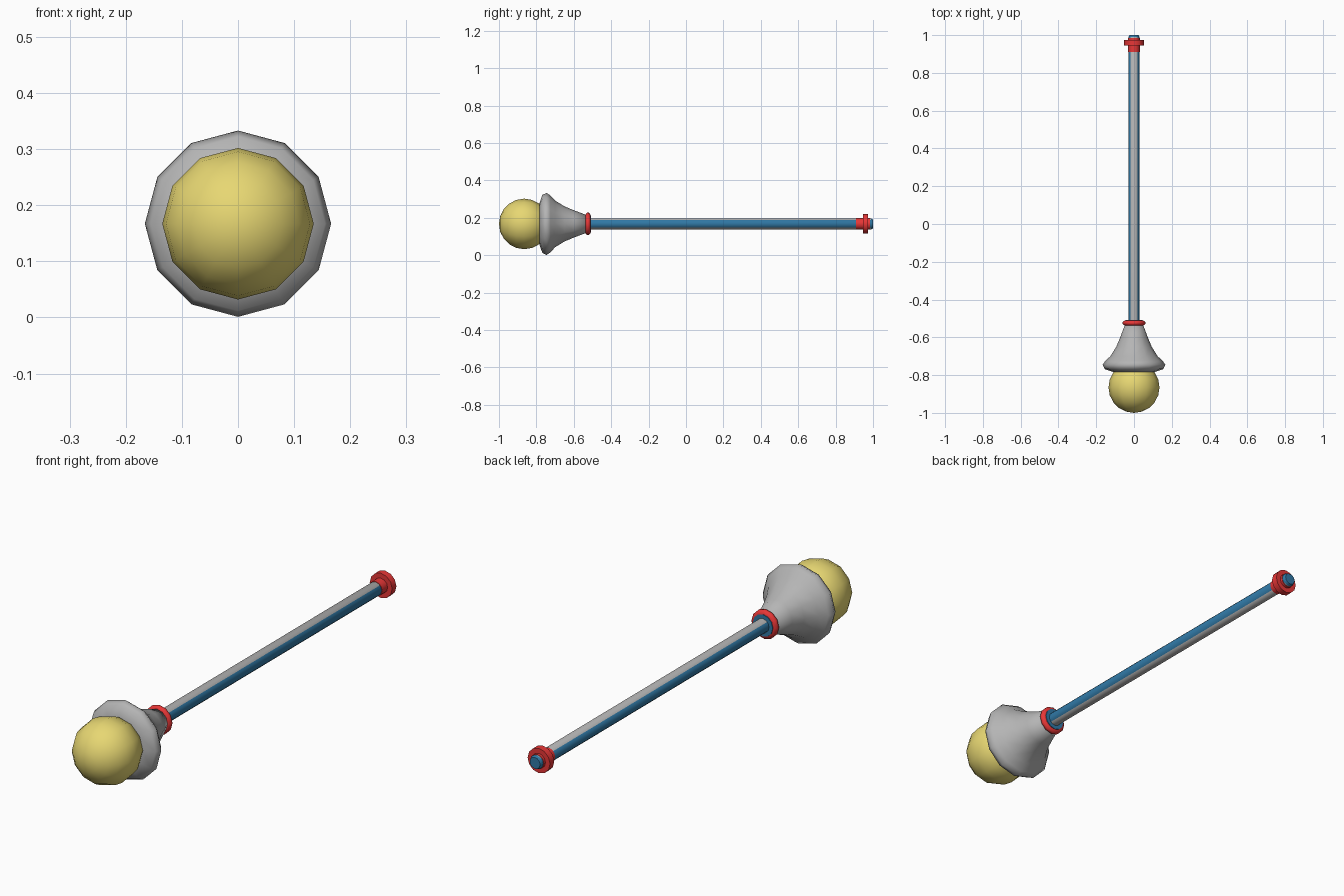
import bpy, bmesh, math

if "Cube" in bpy.data.objects:
    bpy.data.objects.remove(bpy.data.objects["Cube"])

CZ = 0.167  # height of the long axis


def material(name, rgb):
    m = bpy.data.materials.new(name)
    m.diffuse_color = (*rgb, 1)
    m.use_nodes = True
    m.node_tree.nodes["Principled BSDF"].inputs["Base Color"].default_value = m.diffuse_color
    return m


YELLOW = material("yellow", (0.80, 0.68, 0.17))
GREY = material("grey", (0.46, 0.46, 0.46))
BLUE = material("blue", (0.03, 0.19, 0.38))
RED = material("red", (0.85, 0.04, 0.04))


def lathe(name, profile, mats, rule=None, angle=40, split=1):
    """Spin (y, radius) points into a 12-sided solid; split divides each side."""
    sides = 12 * split
    bm = bmesh.new()
    rings = []
    for y, r in profile:
        ring = []
        for i in range(sides if r > 0 else 1):
            a = 2 * math.pi * i / sides
            flat = r * math.cos(math.pi / 12) if i % split else r
            ring.append(bm.verts.new((flat * math.sin(a), y, CZ + flat * math.cos(a))))
        rings.append(ring)
    for a, b in zip(rings, rings[1:]):
        for i in range(sides):
            j = (i + 1) % sides
            quad = [a[i % len(a)], a[j % len(a)], b[j % len(b)], b[i % len(b)]]
            bm.faces.new(list(dict.fromkeys(quad)))
    bmesh.ops.recalc_face_normals(bm, faces=bm.faces)
    if rule:
        for f in bm.faces:
            f.material_index = rule(f)
    me = bpy.data.meshes.new(name)
    bm.to_mesh(me)
    bm.free()
    for m in mats:
        me.materials.append(m)
    ob = bpy.data.objects.new(name, me)
    bpy.context.collection.objects.link(ob)
    bpy.context.view_layer.objects.active = ob
    ob.select_set(True)
    bpy.ops.object.shade_smooth_by_angle(angle=math.radians(angle))
    ob.select_set(False)
    return ob


def grey_stripe(f):
    """Top and underside of the rod are grey, its flanks and end caps blue."""
    c = f.calc_center_median()
    return 1 if abs(c.z - CZ) > abs(c.x) and abs(f.normal.y) < 0.3 else 0


# Round ball at the front
R, N = 0.135, 10
ball = [(-0.865 - R * math.cos(math.pi * k / N),
         R * math.sin(math.pi * k / N) if 0 < k < N else 0) for k in range(N + 1)]
lathe("ball", ball, [YELLOW])

# Flared cup holding the ball
lathe("flared_cup", [(-0.785, 0), (-0.785, 0.107), (-0.768, 0.155), (-0.745, 0.166),
                     (-0.725, 0.152), (-0.70, 0.125), (-0.65, 0.094),
                     (-0.60, 0.073), (-0.53, 0.047), (-0.53, 0)], [GREY], angle=75)

# Ring and plug where the cup meets the rod
lathe("neck_ring", [(-0.537, 0), (-0.537, 0.05), (-0.53, 0.06), (-0.519, 0.06),
                    (-0.511, 0.05), (-0.511, 0)], [RED], angle=70)
lathe("neck_plug", [(-0.53, 0), (-0.53, 0.046), (-0.508, 0.046), (-0.508, 0)], [BLUE])

# Long rod: blue with grey stripes along the top and underside
lathe("rod", [(-0.53, 0), (-0.53, 0.029), (0.99, 0.029), (1.0, 0.024), (1.0, 0)],
      [BLUE, GREY], grey_stripe, split=2)

# Collar and flange at the far end
lathe("end_collar", [(0.91, 0), (0.91, 0.031), (0.985, 0.031), (0.985, 0)], [RED])
lathe("end_flange", [(0.946, 0), (0.946, 0.052), (0.974, 0.052), (0.974, 0)], [RED])
